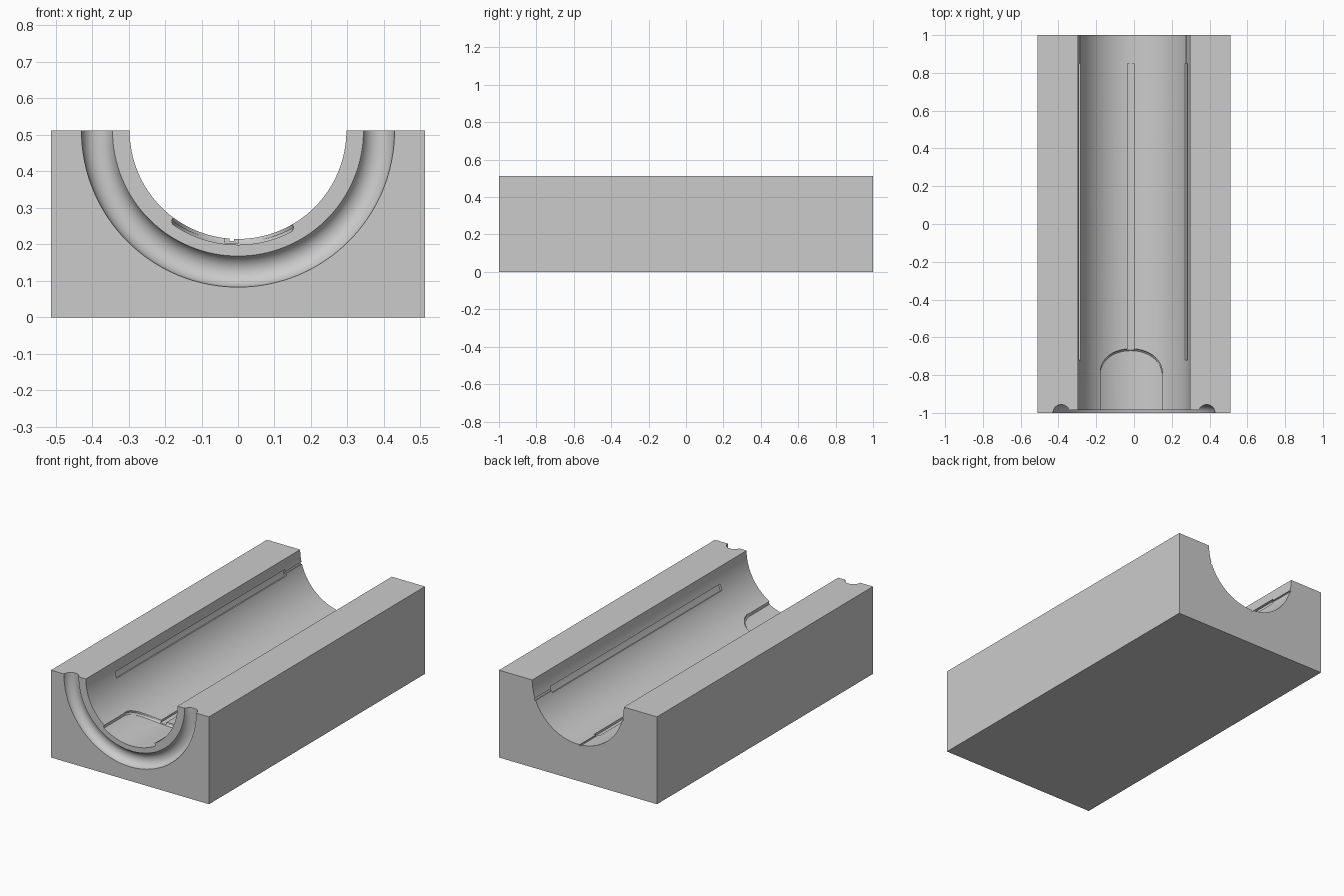
import bpy, bmesh, math
from mathutils import Matrix

if "Cube" in bpy.data.objects:
    bpy.data.objects.remove(bpy.data.objects["Cube"])

HALF_W, HEIGHT, BORE = 0.512, 0.512, 0.297
PITCH, OFFSET = math.radians(72), math.radians(-3.3)

grey = bpy.data.materials.new("plain grey")
grey.use_nodes = True
colour = (0.6, 0.6, 0.6, 1)
grey.diffuse_color = colour
grey.node_tree.nodes["Principled BSDF"].inputs["Base Color"].default_value = colour


def make_object(name, bm):
    bmesh.ops.recalc_face_normals(bm, faces=bm.faces)
    mesh = bpy.data.meshes.new(name)
    bm.to_mesh(mesh)
    bm.free()
    mesh.materials.append(grey)
    obj = bpy.data.objects.new(name, mesh)
    bpy.context.collection.objects.link(obj)
    return obj


def polar(radius, angle, y):
    # angle is measured around the bore axis from straight down
    return (radius * math.sin(angle), y, HEIGHT - radius * math.cos(angle))


def cylinder(name, radius, y0, y1):
    bm = bmesh.new()
    place = Matrix.Translation((0, (y0 + y1) / 2, HEIGHT)) @ Matrix.Rotation(math.pi / 2, 4, 'X')
    bmesh.ops.create_cone(bm, cap_ends=True, segments=128, radius1=radius,
                          radius2=radius, depth=y1 - y0, matrix=place)
    return make_object(name, bm)


def ring(name, major, minor, y):
    bm = bmesh.new()
    n, m = 128, 32
    loops = []
    for i in range(n):
        a = math.tau * i / n
        loops.append([bm.verts.new(polar(major + minor * math.cos(math.tau * j / m), a,
                                         y + minor * math.sin(math.tau * j / m)))
                      for j in range(m)])
    for i in range(n):
        p, q = loops[i], loops[(i + 1) % n]
        for j in range(m):
            k = (j + 1) % m
            bm.faces.new((p[j], q[j], q[k], p[k]))
    return make_object(name, bm)


def curved_cutter(name, centre, half, y0, end, levels, columns):
    # sweep a radial section around the axis; levels are (radius, width factor)
    bm = bmesh.new()
    loops = []
    for i in range(columns + 1):
        u = math.sin(math.pi * (i / columns - 0.5))
        near = [polar(r, centre + half * k * u, y0) for r, k in levels]
        far = [polar(r, centre + half * k * u, end(u) - (1 - k) * 0.18) for r, k in levels]
        loops.append([bm.verts.new(p) for p in near + far[::-1]])
    for p, q in zip(loops, loops[1:]):
        for j in range(len(p)):
            k = (j + 1) % len(p)
            bm.faces.new((p[j], q[j], q[k], p[k]))
    bm.faces.new(loops[0])
    bm.faces.new(loops[-1])
    return make_object(name, bm)


# Solid block
bm = bmesh.new()
bmesh.ops.create_cube(bm, size=1)
bmesh.ops.scale(bm, vec=(2 * HALF_W, 2, HEIGHT), verts=bm.verts)
bmesh.ops.translate(bm, vec=(0, 0, HEIGHT / 2), verts=bm.verts)
block = make_object("half_mould_block", bm)

# Bore, recessed front lip and round front groove
cutters = [
    cylinder("bore_cutter", BORE, -1.1, 1.1),
    cylinder("lip_cutter", 0.36, -1.1, -0.985),
    ring("groove_cutter", 0.385, 0.044, -1.0),
]

# Arched pockets, each leading into a stepped lengthwise slot
petal = [(0.25, 1), (BORE, 1), (0.306, 0.985), (0.313, 0.94)]
for i in (-1, 0, 1):
    c = OFFSET + i * PITCH
    cutters += [
        curved_cutter("pocket_cutter", c, math.radians(33.7), -1.05,
                      lambda u: -0.79 + 0.13 * math.sqrt(max(0, 1 - u * u)), petal, 32),
        curved_cutter("slot_cutter", c, math.radians(3.5), -0.72,
                      lambda u: 0.85, [(0.25, 1), (0.310, 1)], 4),
        curved_cutter("narrow_slot_cutter", c, math.radians(1.2), 0.8,
                      lambda u: 1.05, [(0.25, 1), (0.303, 1)], 2),
    ]

bpy.context.view_layer.objects.active = block
for cutter in cutters:
    mod = block.modifiers.new("cut", 'BOOLEAN')
    mod.operation, mod.solver, mod.object = 'DIFFERENCE', 'EXACT', cutter
    bpy.ops.object.modifier_apply(modifier=mod.name)
    bpy.data.objects.remove(cutter)

# Smooth curved walls, sharp edges
for obj in bpy.context.selected_objects:
    obj.select_set(False)
block.select_set(True)
bpy.ops.object.shade_smooth_by_angle(angle=math.radians(25))
